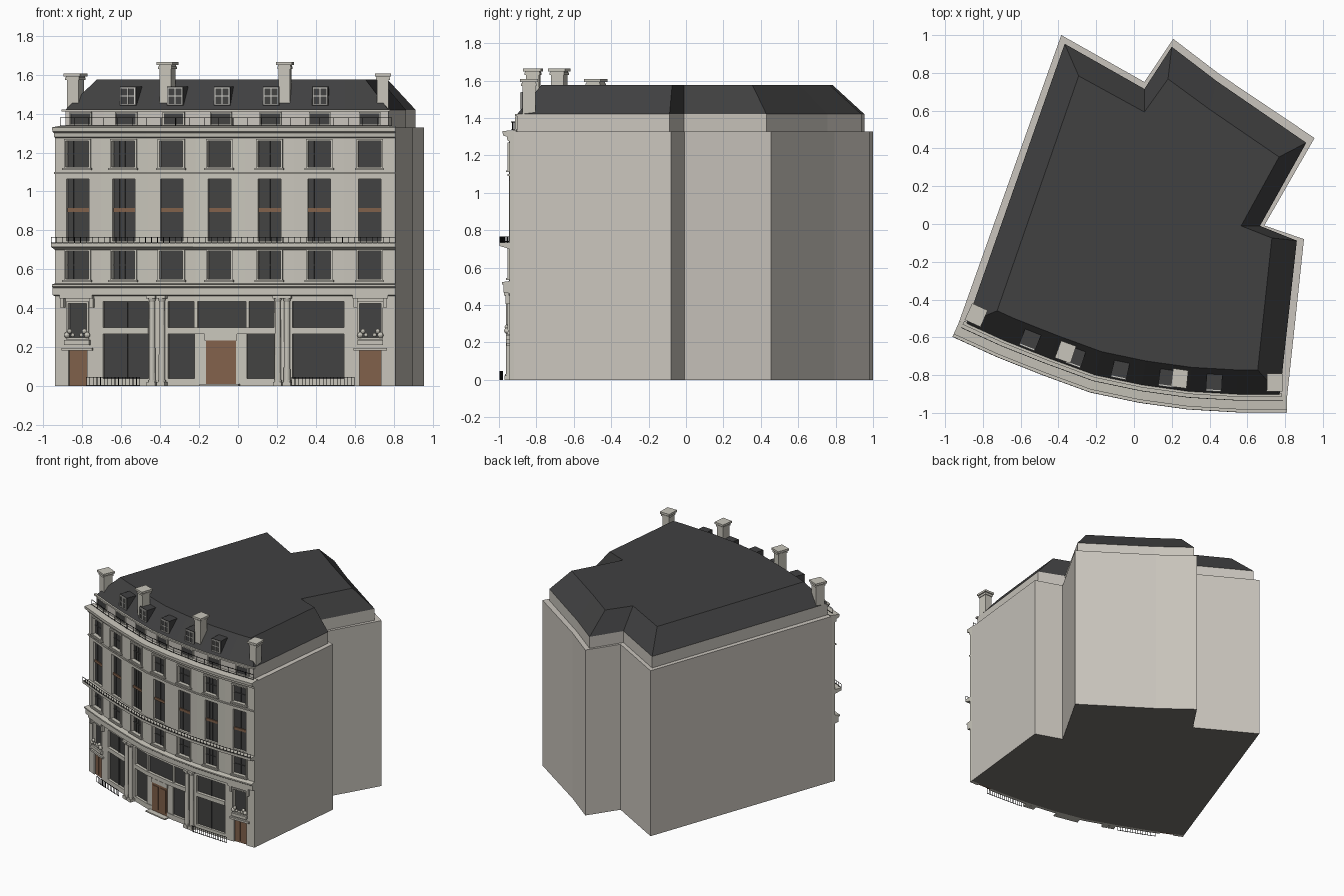
import bpy, bmesh, math
from mathutils import Vector, Matrix

if "Cube" in bpy.data.objects:
    bpy.data.objects.remove(bpy.data.objects["Cube"])

def material(name, r, g, b):
    m = bpy.data.materials.new(name)
    m.diffuse_color = (r, g, b, 1)
    m.use_nodes = True
    m.node_tree.nodes["Principled BSDF"].inputs["Base Color"].default_value = m.diffuse_color
    return m

STONE = material("facade_stone", 0.58, 0.56, 0.495)
WALL = material("side_wall_stone", 0.59, 0.56, 0.51)
SLATE = material("roof_slate", 0.052, 0.052, 0.053)
GLASS = material("dark_glass", 0.055, 0.055, 0.054)
WOOD = material("brown_wood", 0.22, 0.12, 0.07)
IRON = material("black_iron", 0.012, 0.012, 0.012)
FRAME = material("pale_frame", 0.65, 0.64, 0.6)
UNDER = material("underside", 0.18, 0.168, 0.155)

# Footprint: seven flat bays along the curved front, then the other walls
FRONT = [Vector(p) for p in [(-.94, -.55), (-.705, -.657), (-.465, -.752), (-.218, -.842),
                             (.035, -.895), (.288, -.93), (.545, -.945), (.81, -.945)]]
REAR = [Vector(p) for p in [(.90, -.08), (.69, -.008), (.956, .455), (.45, .795),
                            (.208, .98), (.055, .752), (-.385, 1.0)]]
EAVES_REAR = [Vector(p) for p in [(.862, -.088), (.667, -.01), (.912, .43), (.437, .757),
                                  (.2, .938), (.055, .715), (-.367, .954)]]
TOP_REAR = [Vector(p) for p in [(.73, -.074), (.567, -.01), (.768, .355), (.4, .607),
                                (.18, .768), (.055, .593), (-.293, .784)]]
WINDOWS = [-.823, -.587, -.341, -.095, .162, .418, .676]
parts = {}

def part(name, mat):
    return parts.setdefault(name, (bmesh.new(), mat))[0]

def mitre(prev, p, nxt, d):
    """Move corner p outward by d; the outline runs counter-clockwise."""
    ns = [Vector((e.y, -e.x)).normalized() for e in
          ([p - prev] if prev else []) + ([nxt - p] if nxt else [])]
    n = sum(ns, Vector((0, 0))).normalized()
    return p + n * d / n.dot(ns[0])

def front_line(d):
    k = len(FRONT)
    return [mitre(FRONT[i - 1] if i else None, FRONT[i],
                  FRONT[i + 1] if i < k - 1 else None, d) for i in range(k)]

def closed_front(d):
    """Front line whose two ends are also set in from the side walls."""
    pts = [REAR[-1]] + FRONT + [REAR[0]]
    return [mitre(pts[i - 1], pts[i], pts[i + 1], d) for i in range(1, 9)]

def at(x, d):
    """Point on the front wall at wall position x, moved outward by d."""
    i = max(k for k in range(7) if k == 0 or FRONT[k].x <= x)
    t = (x - FRONT[i].x) / (FRONT[i + 1].x - FRONT[i].x)
    line = front_line(d)
    return line[i].lerp(line[i + 1], t)

def loft(bm, rings):
    vs = [[bm.verts.new(p) for p in r] for r in rings]
    n = len(vs[0])
    for a, b in zip(vs, vs[1:]):
        for i in range(n):
            bm.faces.new((a[i], a[(i + 1) % n], b[(i + 1) % n], b[i]))
    bm.faces.new(vs[0][::-1])
    bm.faces.new(vs[-1])

def sweep(name, mat, x0, x1, profile):
    """Run a (depth, z) profile along the front from x0 to x1."""
    xs = [x0] + [p.x for p in FRONT if x0 + 1e-4 < p.x < x1 - 1e-4] + [x1]
    loft(part(name, mat), [[(*at(x, d), z) for d, z in profile] for x in xs])

def block(name, mat, x0, x1, z0, z1, d0, d1):
    sweep(name, mat, x0, x1, [(d0, z0), (d1, z0), (d1, z1), (d0, z1)])

def cylinder(name, mat, x, d, z0, z1, r, sides=12, r2=None):
    p = at(x, d)
    bmesh.ops.create_cone(part(name, mat), cap_ends=True, segments=sides, radius1=r,
                          radius2=r if r2 is None else r2, depth=z1 - z0,
                          matrix=Matrix.Translation((p.x, p.y, (z0 + z1) / 2)))

def railing(name, x0, x1, d, z0, z1, step):
    for z in (z0 + .003, z1 - .003):
        block(name, IRON, x0, x1, z, z + .003, d - .0015, d + .0015)
    n = max(1, round((x1 - x0) / step))
    for i in range(n + 1):
        x = x0 + (x1 - x0) * i / n
        x = min(max(x, x0 + .002), x1 - .002)
        block(name, IRON, x - .0013, x + .0013, z0, z1, d - .0013, d + .0013)

def surround(name, mat, x0, x1, z0, z1, w, d0, d1):
    block(name, mat, x0 - w, x0, z0 - w, z1 + w, d0, d1)
    block(name, mat, x1, x1 + w, z0 - w, z1 + w, d0, d1)
    block(name, mat, x0, x1, z1, z1 + w, d0, d1)
    block(name, mat, x0, x1, z0 - w, z0, d0, d1)

L, R = FRONT[0].x, FRONT[-1].x

# Main body, attic storey and mansard roof
core = front_line(-.025) + REAR
eaves = closed_front(-.042) + EAVES_REAR
loft(part("main_walls", WALL), [[(*p, z) for p in core] for z in (0, 1.328)])
loft(part("attic_storey", WALL), [[(*p, z) for p in eaves] for z in (1.328, 1.42)])
loft(part("mansard_roof", SLATE), [[(*p, 1.42) for p in eaves],
                                   [(*p, 1.576) for p in closed_front(-.172) + TOP_REAR]])

# Upper front: piers, spandrels and windows
HW = .058
edges = [L] + [e for c in WINDOWS for e in (c - HW, c + HW)] + [R]
for x0, x1 in zip(edges[::2], edges[1::2]):
    block("front_piers", STONE, x0, x1, .47, 1.328, -.025, 0)
for c in WINDOWS:
    x0, x1 = c - HW, c + HW
    for z0, z1 in ((.47, .55), (.695, .745), (1.064, 1.126), (1.26, 1.328)):
        block("front_spandrels", STONE, x0, x1, z0, z1, -.025, 0)
    for z0, z1 in ((.55, .695), (.745, 1.064), (1.126, 1.26)):
        block("window_glass", GLASS, x0, x1, z0, z1, -.025, -.019)
        for k in (-.5, 0, .5):
            block("window_bars", GLASS, c + k * HW - .0015, c + k * HW + .0015, z0, z1, -.019, -.016)
    for z0, z1 in ((.55, .695), (1.126, 1.26)):
        surround("window_surrounds", STONE, x0, x1, z0, z1, .01, 0, .01)
        block("window_sills", STONE, x0 - .016, x1 + .016, z0 - .016, z0 - .006, 0, .018)
        block("window_bars", GLASS, x0, x1, (z0 + z1) / 2 - .002, (z0 + z1) / 2 + .002, -.019, -.014)
    block("wood_transoms", WOOD, x0, x1, .895, .915, -.025, -.012)
    # attic windows
    block("attic_glass", GLASS, c - .05, c + .05, 1.345, 1.402, -.042, -.036)
    surround("attic_frames", STONE, c - .05, c + .05, 1.345, 1.402, .006, -.042, -.03)

# Cornices and string courses
sweep("main_cornice", STONE, L, R, [(0, 1.275), (.01, 1.28), (.013, 1.30), (.034, 1.307), (.036, 1.33), (-.042, 1.336)])
sweep("shop_cornice", STONE, L, R, [(0, .462), (.03, .468), (.03, .505), (.04, .512), (.04, .522), (0, .528)])
block("string_course", STONE, L, R, 1.09, 1.10, 0, .01)
block("attic_coping", STONE, L + .02, R - .03, 1.41, 1.422, -.05, -.03)
sweep("balcony_slab", STONE, L, R, [(0, .70), (.04, .712), (.052, .716), (.052, .735), (0, .735)])
railing("balcony_railing", L, R, .0505, .735, .766, .03)
railing("attic_railing", L + .02, R - .02, -.012, 1.336, 1.38, .075)

# Ground floor masonry
for x0, x1 in ((L, -.87), (-.775, -.693), (-.46, -.36), (.185, .28), (.545, .625), (.735, R)):
    block("ground_piers", STONE, x0, x1, 0, .47, -.025, 0)
for x0, x1 in ((-.693, -.46), (-.36, .185), (.28, .545)):
    block("shop_glass", GLASS, x0, x1, .04, .435, -.025, -.019)
    block("shop_head", STONE, x0, x1, .435, .47, -.025, 0)
    block("shop_transom", STONE, x0, x1, .268, .3, -.025, .004)
    block("shop_plinth", STONE, x0, x1, 0, .04, -.025, 0)
for x in (-.575, .41):
    block("shop_mullions", GLASS, x - .003, x + .003, .04, .43, -.019, -.013)
for x0, x1 in ((-.225, -.165), (-.01, .045)):
    block("shop_mullions_stone", STONE, x0, x1, .04, .27, -.025, -.004)
for x in (-.218, .048):
    block("shop_mullions_stone", STONE, x - .008, x + .008, .3, .435, -.025, -.004)

# Central double door and step
block("central_door", WOOD, -.165, -.01, .01, .235, -.022, .002)
block("central_door_head", STONE, -.17, -.005, .235, .268, -.025, .006)
for k in (-1, 1):
    block("central_door_panels", WOOD, -.0875 + k * .038 - .028, -.0875 + k * .038 + .028, .03, .215, .002, .006)
block("central_step", STONE, -.185, .01, 0, .01, 0, .045)

# End bays: side doors, plaques, windows with scrolls and hoods
for x0, x1 in ((-.87, -.775), (.625, .735)):
    c = (x0 + x1) / 2
    block("side_doors", WOOD, x0, x1, 0, .185, -.025, -.012)
    for k in (-1, 1):
        block("side_door_panels", WOOD, c + k * .024 - .018, c + k * .024 + .018, .015, .17, -.012, -.009)
    for z0, z1 in ((.185, .25), (.425, .47)):
        block("end_bay_walls", STONE, x0, x1, z0, z1, -.025, 0)
    block("end_bay_glass", GLASS, x0, x1, .25, .425, -.025, -.019)
    surround("end_bay_surrounds", STONE, x0, x1, .25, .425, .01, 0, .01)
    block("door_lintels", STONE, x0 - .03, x1 + .03, .182, .197, 0, .015)
    block("door_plaques", STONE, c - .065, c + .065, .212, .236, 0, .018)
    block("window_hoods", STONE, x0 - .035, x1 + .035, .45, .468, 0, .028)
    for s in (-1, 1):
        for dx, z, r in ((.052, .262, .016), (.038, .282, .013), (.022, .262, .011)):
            p = at(c + s * dx, .012)
            bmesh.ops.create_uvsphere(part("scroll_ornaments", STONE), u_segments=10, v_segments=6,
                                      radius=r, matrix=Matrix.Translation((p.x, p.y, z)))
        block("hood_brackets", STONE, c + s * .075 - .01, c + s * .075 + .01, .405, .45, 0, .02)

# Paired columns
for x in (-.434, -.384, .207, .254):
    block("column_plinths", STONE, x - .021, x + .021, 0, .022, 0, .042)
    cylinder("column_shafts", STONE, x, .021, .03, .44, .0175, 14, .015)
    cylinder("column_bases", STONE, x, .021, .022, .032, .021, 14)
    cylinder("column_capitals", STONE, x, .021, .432, .45, .015, 14, .021)
    block("column_abacus", STONE, x - .023, x + .023, .45, .466, 0, .044)

# Street railings
railing("street_railing_left", -.76, -.485, .05, 0, .048, .018)
railing("street_railing_right", .28, .6, .05, 0, .048, .018)

# Dormers on the five middle bays
for c in WINDOWS[1:6]:
    block("dormers", SLATE, c - .043, c + .043, 1.425, 1.54, -.15, -.06)
    block("dormer_glass", GLASS, c - .034, c + .034, 1.45, 1.53, -.06, -.056)
    surround("dormer_frames", FRAME, c - .034, c + .034, 1.45, 1.53, .006, -.06, -.052)
    block("dormer_frames", FRAME, c - .003, c + .003, 1.45, 1.53, -.06, -.053)
    block("dormer_frames", FRAME, c - .034, c + .034, 1.487, 1.492, -.06, -.053)

# Chimneys
for x, top in ((-.878, 1.607), (-.397, 1.665), (.23, 1.665), (.744, 1.607)):
    block("chimney_shafts", STONE, x - .03, x + .03, 1.42, top - .02, -.14, -.07)
    block("chimney_bands", STONE, x - .036, x + .036, top - .035, top - .022, -.146, -.064)
    block("chimney_caps", STONE, x - .042, x + .042, top - .016, top, -.153, -.057)
    block("chimney_caps", STONE, x - .033, x + .033, top - .022, top - .016, -.143, -.067)

# Turn every part into an object
for name, (bm, mat) in parts.items():
    bmesh.ops.recalc_face_normals(bm, faces=bm.faces)
    me = bpy.data.meshes.new(name)
    me.materials.append(mat)
    if name == "main_walls":
        me.materials.append(UNDER)
        for f in bm.faces:
            f.material_index = int(f.normal.z < -.5)
    bm.to_mesh(me)
    bm.free()
    bpy.context.collection.objects.link(bpy.data.objects.new(name, me))
